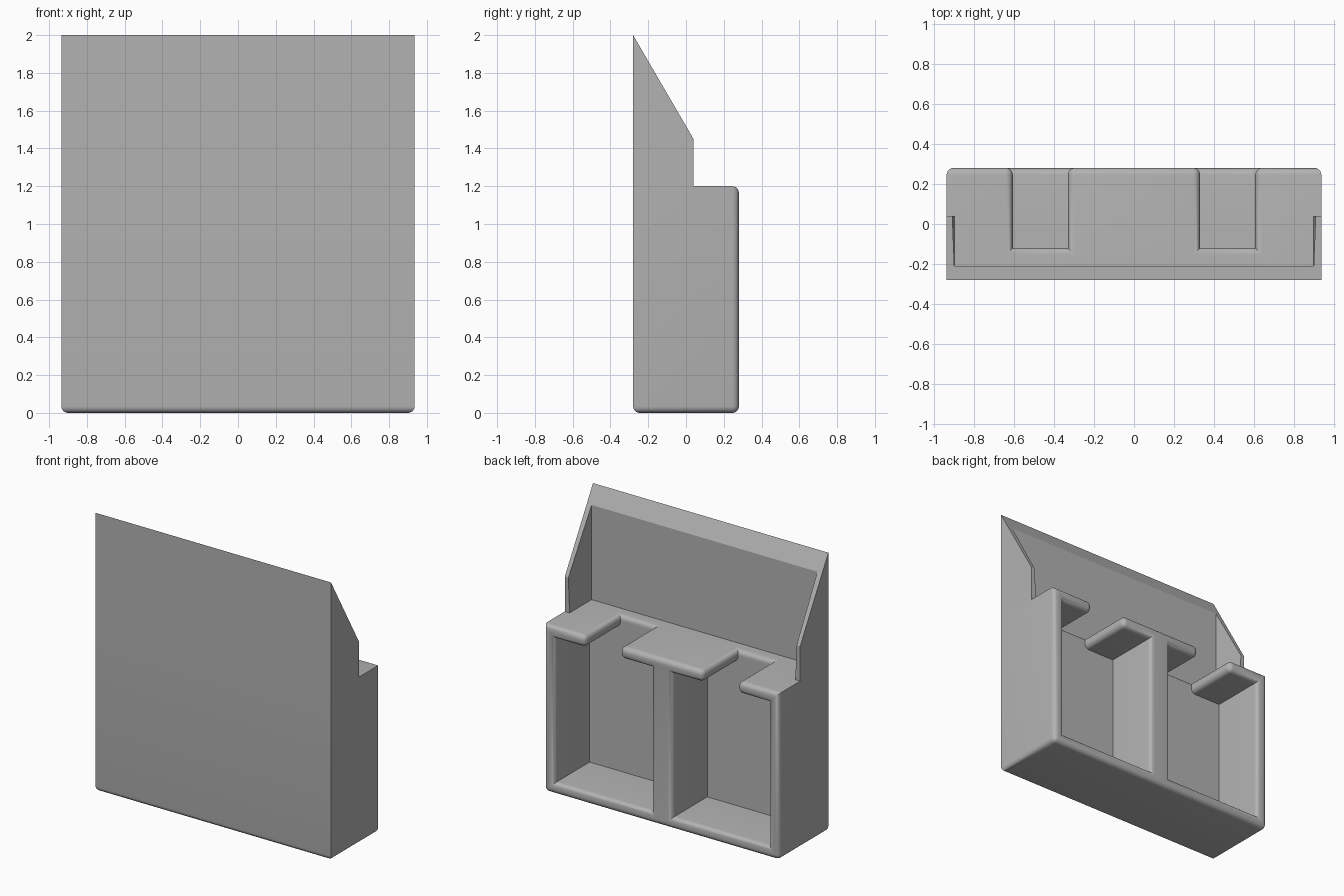
import bpy, bmesh
from itertools import product

if "Cube" in bpy.data.objects:
    bpy.data.objects.remove(bpy.data.objects["Cube"], do_unlink=True)

GREY = (0.45, 0.45, 0.45, 1)
grey = bpy.data.materials.new("plain grey")
grey.use_nodes = True
grey.diffuse_color = GREY
grey.node_tree.nodes["Principled BSDF"].inputs["Base Color"].default_value = GREY

# Main sizes
HALF_W, HALF_D, DECK, TOP = 0.935, 0.28, 1.2, 2.0
POCKET_IN, POCKET_OUT, POCKET_WALL = 0.085, 0.85, -0.12
FLOOR, ROOF = 0.08, 1.115
SLOT_IN, SLOT_OUT = 0.33, 0.605
PANEL_BACK, CHEEK_BACK, CHEEK_TOP, CHEEK = -0.21, 0.04, 1.45, 0.038
ROUND = 0.035


def finish(name, bm):
    bmesh.ops.recalc_face_normals(bm, faces=bm.faces)
    mesh = bpy.data.meshes.new(name)
    bm.to_mesh(mesh)
    bm.free()
    mesh.materials.append(grey)
    obj = bpy.data.objects.new(name, mesh)
    bpy.context.collection.objects.link(obj)
    return obj


def near(a, b):
    return abs(a - b) < 1e-4


def is_solid(x, y, z):
    """Block with two open-backed pockets and a slot in the roof of each."""
    x = abs(x)
    if x > HALF_W or abs(y) > HALF_D or not 0 < z < DECK:
        return False
    pocket = POCKET_IN < x < POCKET_OUT and FLOOR < z < ROOF
    slot = SLOT_IN < x < SLOT_OUT and z > FLOOR
    return y < POCKET_WALL or not (pocket or slot)


def block_mesh():
    """Skin the boundary between solid and empty cells of a coarse grid."""
    half = [POCKET_IN, SLOT_IN, SLOT_OUT, POCKET_OUT, HALF_W]
    cuts = ([-v for v in reversed(half)] + half,
            [-HALF_D, POCKET_WALL, HALF_D],
            [0, FLOOR, ROOF, DECK])
    bm = bmesh.new()
    corners = {}

    def corner(index):
        if index not in corners:
            corners[index] = bm.verts.new([c[i] for c, i in zip(cuts, index)])
        return corners[index]

    def solid(cell):
        if any(not 0 <= i < len(c) - 1 for c, i in zip(cuts, cell)):
            return False
        return is_solid(*[(c[i] + c[i + 1]) / 2 for c, i in zip(cuts, cell)])

    for cell in product(*[range(len(c) - 1) for c in cuts]):
        if not solid(cell):
            continue
        for axis, side in product(range(3), (0, 1)):
            beyond = list(cell)
            beyond[axis] += 2 * side - 1
            if solid(beyond):
                continue
            ring = []
            for u, v in ((0, 0), (1, 0), (1, 1), (0, 1)):
                index = list(cell)
                index[axis] += side
                index[(axis + 1) % 3] += u
                index[(axis + 2) % 3] += v
                ring.append(corner(tuple(index)))
            bm.faces.new(ring)
    bmesh.ops.recalc_face_normals(bm, faces=bm.faces)
    bmesh.ops.dissolve_limit(bm, angle_limit=0.01, verts=bm.verts, edges=bm.edges)
    return bm


def is_rounded(edge):
    """Outward edges are rounded, except around the front and the deck sides."""
    if edge.calc_face_angle_signed(0) < 0.1:
        return False
    a, b = (v.co for v in edge.verts)
    mid = (a + b) / 2
    if near(mid.z, 0):
        return True
    deck_side = near(mid.z, DECK) and near(abs(mid.x), HALF_W)
    return not near(mid.y, -HALF_D) and not deck_side


# Pocketed body
bm = block_mesh()
bmesh.ops.bevel(bm, geom=[e for e in bm.edges if is_rounded(e)], offset=ROUND,
                offset_type='OFFSET', segments=6, profile=0.5, affect='EDGES',
                clamp_overlap=True)
body = finish("pocketed_body", bm)
bpy.context.view_layer.objects.active = body
body.select_set(True)
bpy.ops.object.shade_smooth_by_angle(angle=0.6)
body.select_set(False)


def extrude_profile(name, profile, x0, x1, taper=None):
    """Extrude a (y, z) profile from x0 to x1; taper shifts one inner corner."""
    bm = bmesh.new()
    rings = [[bm.verts.new((x, y, z)) for y, z in profile] for x in (x0, x1)]
    if taper:
        rings[1][taper[0]].co.x += taper[1]
    for ring in rings:
        bm.faces.new(ring)
    for i in range(1, len(profile)):  # the side resting on the body stays open
        j = (i + 1) % len(profile)
        bm.faces.new((rings[0][i], rings[0][j], rings[1][j], rings[1][i]))
    return finish(name, bm)


# Tall front panel with a sloped top edge
slope = (TOP - CHEEK_TOP) / (CHEEK_BACK + HALF_D)
panel_low = TOP - slope * (PANEL_BACK + HALF_D)
extrude_profile("front_panel", [(-HALF_D, DECK), (PANEL_BACK, DECK),
                                (PANEL_BACK, panel_low), (-HALF_D, TOP)],
                -HALF_W, HALF_W)

# Thin side cheeks behind the panel, thinner at the upper back corner
for name, side in (("left_cheek", 1), ("right_cheek", -1)):
    extrude_profile(name, [(PANEL_BACK, DECK), (CHEEK_BACK, DECK),
                           (CHEEK_BACK, CHEEK_TOP), (PANEL_BACK, panel_low)],
                    side * HALF_W, side * (HALF_W - CHEEK), (2, side * 0.01))
